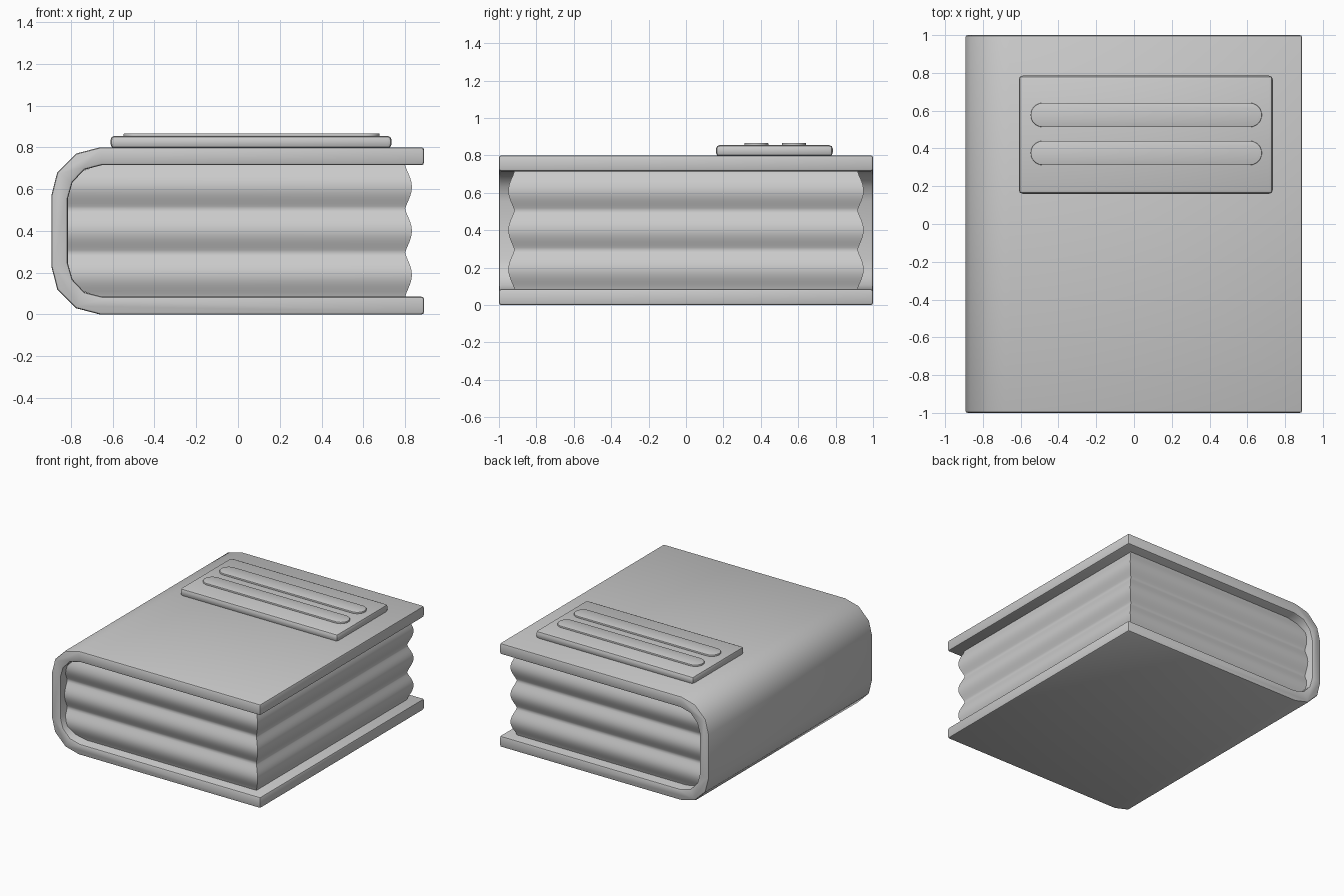
import bpy, bmesh, math

cube = bpy.data.objects.get("Cube")
if cube:
    bpy.data.objects.remove(cube, do_unlink=True)

grey = bpy.data.materials.new("plain grey")
grey.use_nodes = True
colour = (0.6, 0.6, 0.6, 1)
grey.diffuse_color = colour
grey.node_tree.nodes["Principled BSDF"].inputs["Base Color"].default_value = colour


def finish(name, bm, bevel=0, segments=2, angle=40):
    """Turn a bmesh into a smooth shaded object, with softened edges."""
    bmesh.ops.recalc_face_normals(bm, faces=bm.faces)
    mesh = bpy.data.meshes.new(name)
    bm.to_mesh(mesh)
    bm.free()
    mesh.materials.append(grey)
    obj = bpy.data.objects.new(name, mesh)
    bpy.context.collection.objects.link(obj)
    bpy.ops.object.select_all(action='DESELECT')
    obj.select_set(True)
    bpy.context.view_layer.objects.active = obj
    if bevel:
        mod = obj.modifiers.new("soft edges", 'BEVEL')
        mod.width = bevel
        mod.segments = segments
        mod.limit_method = 'ANGLE'
        mod.angle_limit = math.radians(50)
        bpy.ops.object.modifier_apply(modifier=mod.name)
    bpy.ops.object.shade_smooth_by_angle(angle=math.radians(angle))
    return obj


def prism(points, offset):
    """Extrude a closed outline of 3D points along an offset."""
    bm = bmesh.new()
    face = bm.faces.new([bm.verts.new(p) for p in points])
    out = bmesh.ops.extrude_face_region(bm, geom=[face])
    verts = [v for v in out["geom"] if isinstance(v, bmesh.types.BMVert)]
    bmesh.ops.translate(bm, verts=verts, vec=offset)
    return bm


# Wrap-around cover: upper half of each outline, mirrored about mid height
MID = 0.4
outer = [(0.89, 0.8), (-0.66, 0.8), (-0.775, 0.77), (-0.865, 0.68), (-0.893, 0.57)]
inner = [(0.89, 0.715), (-0.65, 0.715), (-0.735, 0.693), (-0.792, 0.632), (-0.814, 0.555)]


def mirrored(half):
    return half + [(x, 2 * MID - z) for x, z in reversed(half)]


outline = mirrored(outer) + mirrored(inner)[::-1]
finish("cover", prism([(x, -1, z) for x, z in outline], (0, 2, 0)), 0.012)


# Page block: stacked rings with three bulges on the open sides
def spine_x(z):
    h = MID + abs(z - MID)
    for (x0, z0), (x1, z1) in zip(inner[1:], inner[2:]):
        if h >= z1:
            return x1 + (x0 - x1) * min(1, (h - z1) / (z0 - z1))
    return inner[-1][0]


bm = bmesh.new()
rings = []
LEVELS = 48
low, high = 2 * MID - 0.715, 0.715
for i in range(LEVELS + 1):
    z = low + (high - low) * i / LEVELS
    bulge = 0.032 * abs(math.sin(3 * math.pi * i / LEVELS)) ** 1.3
    left, right, depth = spine_x(z) - 0.002, 0.8 + bulge, 0.918 + bulge
    corners = ((left, -depth), (right, -depth), (right, depth), (left, depth))
    rings.append([bm.verts.new((x, y, z)) for x, y in corners])
for a, b in zip(rings, rings[1:]):
    for j in range(4):
        k = (j + 1) % 4
        bm.faces.new((a[j], a[k], b[k], b[j]))
bm.faces.new(rings[0])
bm.faces.new(rings[-1])
finish("pages", bm)

# Raised title plate
plate = [(-0.61, 0.16), (0.735, 0.16), (0.735, 0.785), (-0.61, 0.785)]
finish("title_plate", prism([(x, y, 0.795) for x, y in plate], (0, 0, 0.06)), 0.02)

# Two rounded bars on the plate
RADIUS = 0.064
for name, y in (("upper_bar", 0.577), ("lower_bar", 0.376)):
    points = []
    for cx, start in ((0.613, -90), (-0.483, 90)):
        for i in range(17):
            a = math.radians(start + 180 * i / 16)
            points.append((cx + RADIUS * math.cos(a), y + RADIUS * math.sin(a), 0.85))
    finish(name, prism(points, (0, 0, 0.017)), 0.004)
